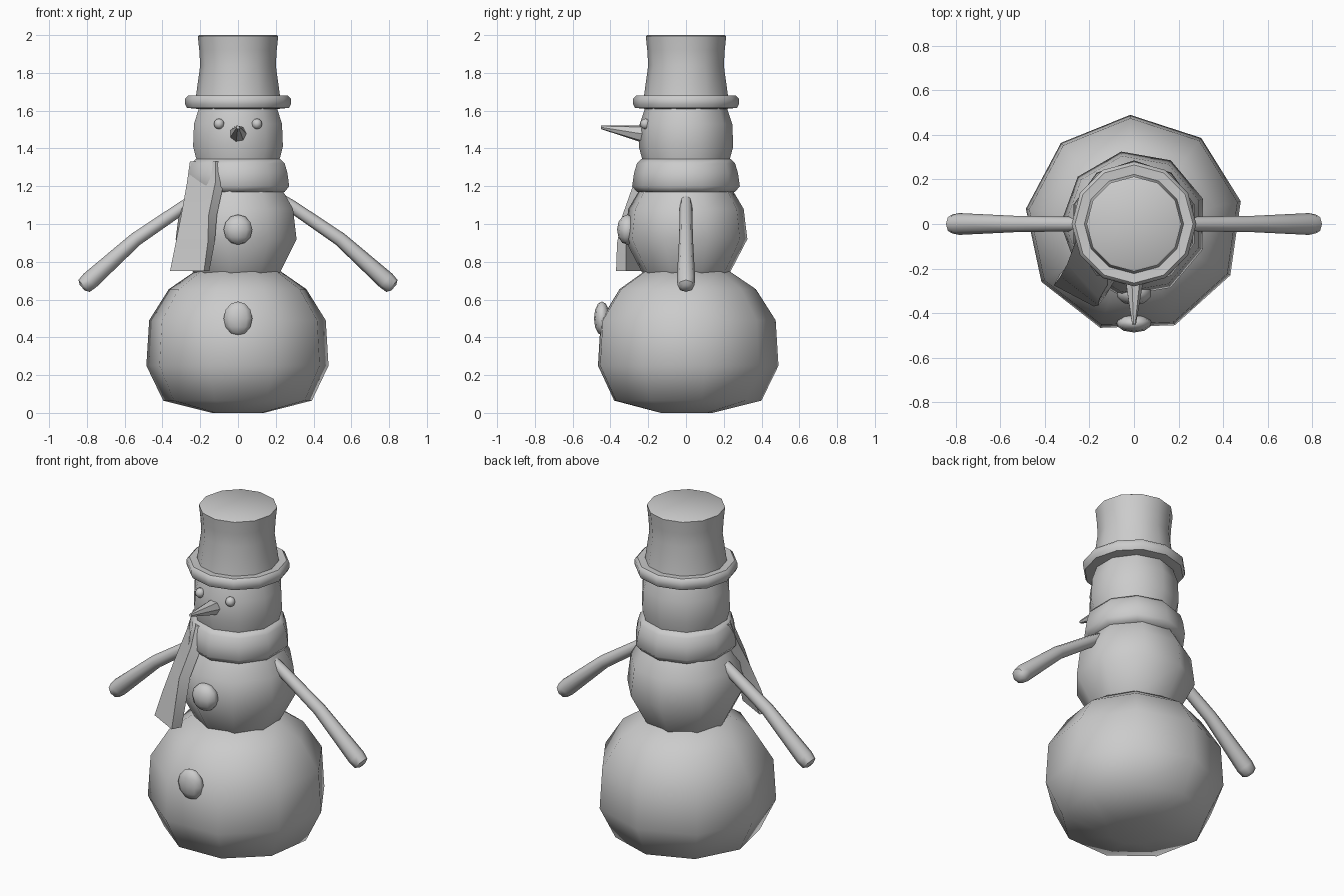
import bpy, bmesh
from math import sin, cos, pi, radians
from mathutils import Vector, Matrix

if "Cube" in bpy.data.objects:
    bpy.data.objects.remove(bpy.data.objects["Cube"])


def finish(name, bm, angle=40):
    bmesh.ops.recalc_face_normals(bm, faces=bm.faces)
    me = bpy.data.meshes.new(name)
    bm.to_mesh(me)
    bm.free()
    for p in me.polygons:
        p.use_smooth = True
    me.set_sharp_from_angle(angle=radians(angle))
    ob = bpy.data.objects.new(name, me)
    bpy.context.collection.objects.link(ob)
    return ob


def loft(name, rings, angle=40):
    """Skin a stack of equal-length point rings and cap both ends."""
    bm = bmesh.new()
    loops = [[bm.verts.new(p) for p in r] for r in rings]
    n = len(loops[0])
    for a, b in zip(loops, loops[1:]):
        for i in range(n):
            j = (i + 1) % n
            bm.faces.new((a[i], a[j], b[j], b[i]))
    bm.faces.new(loops[0][::-1])
    bm.faces.new(loops[-1])
    return finish(name, bm, angle)


def lathe(name, profile, n, start=90, angle=40):
    """Revolve (radius, z) pairs around the z axis."""
    a = [radians(start) + 2 * pi * i / n for i in range(n)]
    return loft(name, [[(r * cos(t), r * sin(t), z) for t in a]
                       for r, z in profile], angle)


def tube(name, path, n):
    """Round tube through (point, radius) pairs."""
    pts = [Vector(p) for p, r in path]
    rings = []
    for i, (p, r) in enumerate(path):
        d = (pts[min(i + 1, len(pts) - 1)] - pts[max(i - 1, 0)]).normalized()
        u = Vector((0, 0, 1)).cross(d).normalized()
        v = d.cross(u)
        rings.append([pts[i] + r * (cos(2 * pi * k / n) * u + sin(2 * pi * k / n) * v)
                      for k in range(n)])
    return loft(name, rings, 50)


def ball(name, loc, size, seg=10, rings=6):
    bm = bmesh.new()
    m = Matrix.Translation(loc) @ Matrix.Diagonal((*size, 1))
    bmesh.ops.create_uvsphere(bm, u_segments=seg, v_segments=rings, radius=1, matrix=m)
    return finish(name, bm, 70)


# Snow balls
lathe("lower_body", [(0.14, 0.0), (0.40, 0.065), (0.49, 0.25), (0.475, 0.49),
                     (0.37, 0.655), (0.23, 0.75)], 9, 92, 60)
lathe("middle_body", [(0.22, 0.72), (0.24, 0.75), (0.33, 0.92), (0.31, 1.08),
                      (0.25, 1.18)], 9, 100, 60)
lathe("head", [(0.22, 1.30), (0.25, 1.41), (0.245, 1.53), (0.215, 1.62)], 10, 90, 60)

# Bumps on the front of the body
ball("lower_button", (0, -0.445, 0.50), (0.08, 0.042, 0.09))
ball("middle_button", (0, -0.31, 0.97), (0.08, 0.055, 0.08))

# Hat
lathe("hat_brim", [(0.22, 1.61), (0.27, 1.615), (0.28, 1.635), (0.28, 1.665),
                   (0.265, 1.68), (0.20, 1.675)], 12, 90, 50)
lathe("hat_crown", [(0.225, 1.66), (0.20, 1.84), (0.205, 1.92), (0.213, 1.995),
                    (0.205, 2.0)], 12, 90, 50)

# Scarf wrap and hanging tail
lathe("scarf_wrap", [(0.22, 1.165), (0.26, 1.17), (0.285, 1.20), (0.275, 1.27),
                     (0.26, 1.32), (0.235, 1.345), (0.20, 1.34)], 10, 90, 60)
tail = [(1.33, (-0.255, -0.06), (-0.12, -0.23)), (1.22, (-0.27, -0.10), (-0.12, -0.275)),
        (1.05, (-0.30, -0.18), (-0.155, -0.335)), (0.90, (-0.33, -0.235), (-0.16, -0.365)),
        (0.75, (-0.36, -0.275), (-0.18, -0.37))]
rings = []
for z, l, r in tail:
    L, R = Vector((*l, z)), Vector((*r, z))
    inward = Vector((0, 0, 1)).cross(R - L).normalized() * 0.06
    rings.append([L, R, R + inward, L + inward])
loft("scarf_tail", rings)

# Face
tube("nose", [((0, -0.21, 1.475), 0.046), ((0, -0.25, 1.48), 0.043),
              ((0, -0.45, 1.512), 0.009)], 7)
for s, side in ((-1, "left"), (1, "right")):
    ball(side + "_eye", (s * 0.10, -0.215, 1.53), (0.028, 0.028, 0.028), 8, 6)

# Arms
for s, side in ((-1, "left"), (1, "right")):
    tube(side + "_arm", [((s * 0.22, 0, 1.135), 0.03), ((s * 0.29, 0, 1.09), 0.033),
                         ((s * 0.54, 0, 0.92), 0.037), ((s * 0.785, 0, 0.70), 0.049),
                         ((s * 0.815, 0, 0.672), 0.043), ((s * 0.825, 0, 0.663), 0.02)], 8)
